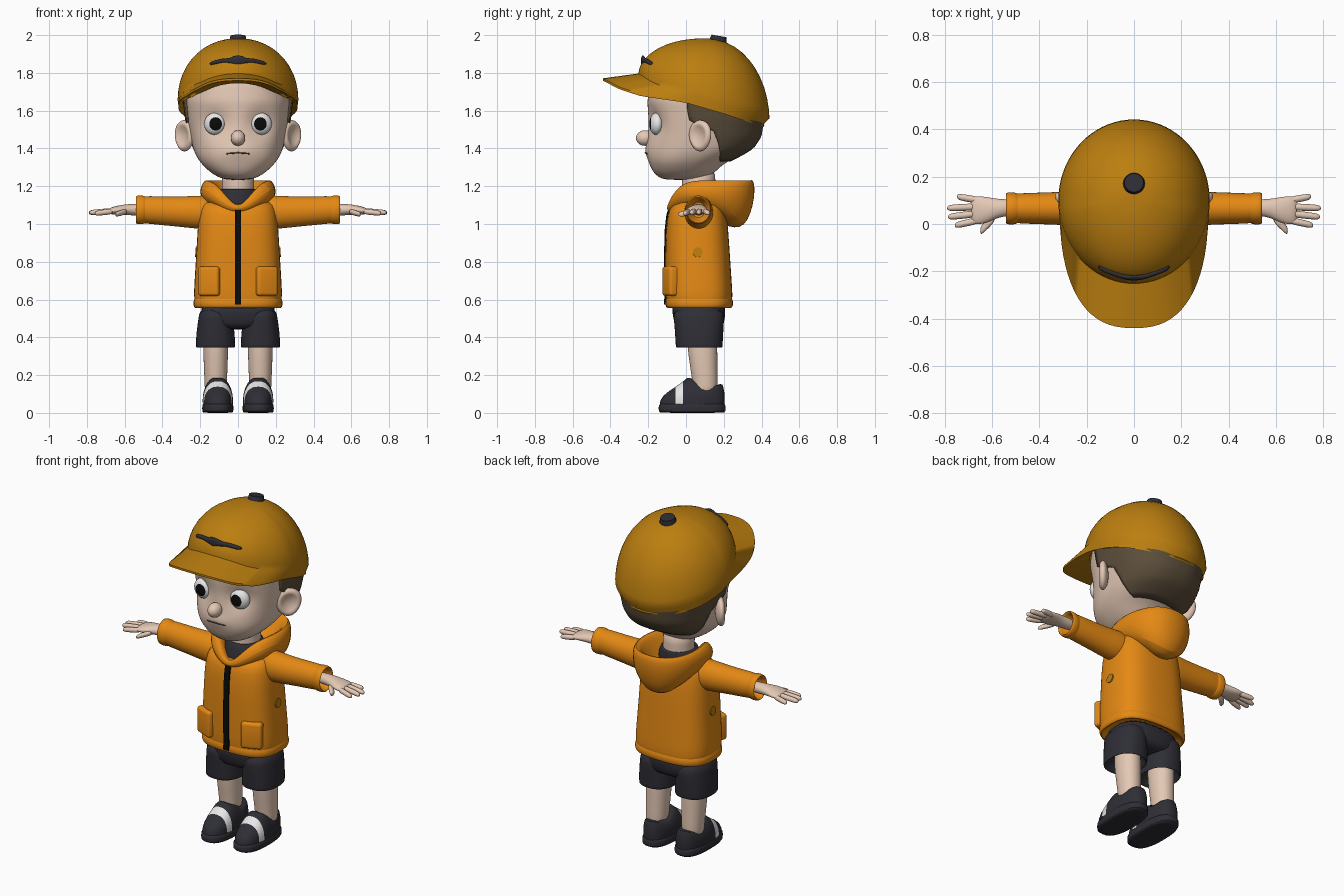
import bpy, bmesh, math
from math import sin, cos, pi, radians, exp, hypot
from mathutils import Vector, Matrix
from mathutils.bvhtree import BVHTree

if "Cube" in bpy.data.objects:
    bpy.data.objects.remove(bpy.data.objects["Cube"])

def material(name, r, g, b):
    m = bpy.data.materials.new(name)
    m.diffuse_color = (r, g, b, 1)
    m.use_nodes = True
    m.node_tree.nodes["Principled BSDF"].inputs["Base Color"].default_value = m.diffuse_color
    return m

JACKET = material("orange_jacket", .78, .25, .007)
CAP = material("mustard_cap", .50, .21, .005)
SKIN = material("skin", .78, .58, .46)
NAVY = material("dark_navy", .027, .027, .036)
HAIR = material("brown_hair", .105, .075, .043)
BLACK = material("black", .003, .003, .003)
WHITE = material("white", .8, .8, .8)

# ---------- helpers ----------
def finish(bm, name, mats, sub=0, mirror=False, solid=0):
    bmesh.ops.recalc_face_normals(bm, faces=bm.faces[:])
    me = bpy.data.meshes.new(name)
    bm.to_mesh(me)
    bm.free()
    ob = bpy.data.objects.new(name, me)
    bpy.context.collection.objects.link(ob)
    for m in mats if isinstance(mats, (list, tuple)) else [mats]:
        me.materials.append(m)
    if solid:
        ob.modifiers.new("thickness", 'SOLIDIFY').thickness = solid
    if sub:
        s = ob.modifiers.new("smooth", 'SUBSURF')
        s.levels = s.render_levels = sub
    if mirror:
        ob.modifiers.new("mirror", 'MIRROR').use_mirror_merge = False
    return ob

def skin(loops, closed=True, caps=True):
    bm = bmesh.new()
    rows = [[bm.verts.new(p) for p in lp] for lp in loops]
    n = len(rows[0])
    for a, b in zip(rows, rows[1:]):
        for i in range(n if closed else n - 1):
            j = (i + 1) % n
            bm.faces.new((a[i], a[j], b[j], b[i]))
    if caps:
        bm.faces.new(rows[0])
        bm.faces.new(rows[-1])
    return bm

def pw(v, p):
    return math.copysign(abs(v) ** (2 / p), v)

def ring(z, f, b, rx, p=2.0, x0=0, n=32, a0=0, a1=2 * pi):
    """horizontal superellipse from front y=f to back y=b"""
    c, ry = (f + b) / 2, (b - f) / 2
    k = n if a1 - a0 > 6.28 else n - 1
    angs = [a0 + (a1 - a0) * i / k for i in range(n)]
    return [(x0 + rx * pw(sin(a), p), c - ry * pw(cos(a), p), z) for a in angs]

def loft(name, rings, mat, p=2.0, x0=0, sub=1, mirror=False):
    return finish(skin([ring(*r, p=p, x0=x0) for r in rings]), name, mat, sub, mirror)

def xloft(name, rings, mat, n=16, sub=1, mirror=False):
    """sections in the yz plane: (x, y, z, ry, rz)"""
    L = [[(x, y + ry * cos(2 * pi * i / n), z + rz * sin(2 * pi * i / n)) for i in range(n)]
         for x, y, z, ry, rz in rings]
    return finish(skin(L), name, mat, sub, mirror)

def interp(table, t):
    for a, b in zip(table, table[1:]):
        if t <= b[0]:
            k = max(0, (t - a[0]) / (b[0] - a[0]))
            return [u + (v - u) * k for u, v in zip(a, b)]
    return list(table[-1])

def ball(name, loc, scale, mats, mirror=False, rot=0, shape=None):
    bm = bmesh.new()
    bmesh.ops.create_uvsphere(bm, u_segments=32, v_segments=20, radius=1)
    if shape:
        shape(bm)
    bm.transform(Matrix.Translation(loc) @ Matrix.Rotation(rot, 4, 'Z') @ Matrix.Diagonal((*scale, 1)))
    return finish(bm, name, mats, 0, mirror)

def front_of(ob):
    t = BVHTree.FromPolygons([v.co for v in ob.data.vertices], [p.vertices[:] for p in ob.data.polygons])
    return lambda x, z: t.ray_cast(Vector((x, -2, z)), Vector((0, 1, 0)))[0].y

# ---------- head ----------
HEAD = [(1.232, -.11, .08, .06), (1.25, -.15, .12, .11), (1.28, -.178, .16, .155), (1.32, -.195, .2, .195),
        (1.36, -.207, .28, .222), (1.4, -.207, .345, .238), (1.46, -.205, .385, .252), (1.55, -.203, .4, .268),
        (1.65, -.205, .4, .28), (1.75, -.19, .37, .26), (1.85, -.11, .28, .18)]
levels = [1.232, 1.25] + [1.275 + .025 * i for i in range(24)]
bm = skin([ring(*interp(HEAD, z), p=2.3, n=56) for z in levels])
for v in bm.verts:  # eye sockets and lips
    if v.co.y < 0:
        x, z = abs(v.co.x), v.co.z
        v.co.y += .035 * exp(-((x - .122) ** 2 + (z - 1.53) ** 2) / .0055)
        v.co.y -= .012 * exp(-(x / .07) ** 2 - ((z - 1.39) / .03) ** 2)
head = finish(bm, "head", SKIN, 1)
face_y = front_of(head)
ball("nose", (0, -.217, 1.455), (.038, .048, .041), SKIN)
xloft("mouth", [(x, face_y(x, 1.377) + .001, 1.377 - abs(x) * .08, .004, .0035)
                for x in [-.06, -.04, -.02, 0, .02, .04, .06]], HAIR, 8, 0)
loft("neck", [(1.08, -.02, .16, .09), (1.16, -.02, .155, .085), (1.22, -.02, .155, .085), (1.3, -.03, .16, .09)], SKIN)

# eyes: pole faces the front, pupil is the polar zone
bm = bmesh.new()
bmesh.ops.create_uvsphere(bm, u_segments=32, v_segments=24, radius=1)
for f in bm.faces:
    c = f.calc_center_median()
    f.material_index = int(c.z > 0 and hypot(c.x, c.y) < .58)
bm.transform(Matrix.Translation((.124, -.157, 1.53)) @ Matrix.Rotation(radians(12), 4, 'Z')
             @ Matrix.Rotation(pi / 2, 4, 'X') @ Matrix.Diagonal((.056, .058, .036, 1))
             @ Matrix.Rotation(radians(-15), 4, 'Y'))
finish(bm, "eyes", [WHITE, BLACK], 0, True)

# ears: flattened balls with a dished outer side
def dish(bm):
    bmesh.ops.rotate(bm, verts=bm.verts, matrix=Matrix.Rotation(pi / 2, 3, 'Y'))
    for v in bm.verts:
        r = hypot(v.co.y, v.co.z)
        if v.co.x > 0 and r < .75:
            v.co.x -= .9 * (1 - (r / .75) ** 2)
        v.co.y *= 1 + .12 * v.co.z
ball("ears", (.283, .075, 1.467), (.03, .072, .083), SKIN, True, radians(-40), dish)

# hair shell around the back of the head
HAIRLINE = [(1.33, .17), (1.37, .175), (1.42, .17), (1.5, .14), (1.525, .06), (1.55, .02), (1.6, .01), (1.74, 0)]
loops = []
for i in range(21):
    z = 1.33 + .02 * i
    _, f, b, rx = interp(HEAD, z)
    t = (interp(HAIRLINE, z)[1] - (f + b) / 2) / ((b - f) / 2)
    a0 = math.acos(-math.copysign(abs(t) ** 1.15, t))
    loops.append(ring(z, f - .012, b + .014, rx + .012, 2.3, 0, 40, a0, 2 * pi - a0))
finish(skin(loops, False, False), "hair", HAIR, 0, False, .02)

# ---------- cap ----------
RIM = [(-.44, 1.765), (-.35, 1.718), (-.24, 1.683), (0, 1.648), (.2, 1.59), (.41, 1.52)]
N = 72
def edge(a, dz):
    fr = cos(a) > 0
    y = .1 - (.54 * pw(cos(a), 2.5) if fr else .31 * cos(a))
    return (.315 * (pw(sin(a), 2.5) if fr else sin(a)), y, interp(RIM, y)[1] + dz)
def dome(a, s, k=1.0, dz=.025):
    zb = edge(a, dz)[2]
    c = cos(s) ** .95 * k
    return (.32 * sin(a) * c, .1 - cos(a) * c * (.352 if cos(a) > 0 else .342), zb + (1.983 - zb) * sin(s))
A = [2 * pi * i / N for i in range(N)]
loops = [[dome(a, .2, .8) for a in A], [dome(a, 0, .92, -.02 * max(0, cos(a))) for a in A],
         [edge(a, -.006) for a in A], [edge(a, .006) for a in A]]
loops += [[dome(a, radians(s)) for a in A] for s in (2, 8, 16, 24, 32, 40, 48, 56, 64, 72, 79, 85)]
cap = finish(skin(loops), "cap", CAP)
cap_y = front_of(cap)
bm = bmesh.new()
bmesh.ops.create_cone(bm, cap_ends=True, segments=32, radius1=.047, radius2=.04, depth=.03,
                      matrix=Matrix.Translation((0, .172, 1.981)) @ Matrix.Rotation(radians(-10), 4, 'X'))
finish(bm, "cap_button", NAVY)
# wing shaped trim on the cap front
xloft("cap_trim", [(x, cap_y(x, z) - .002, z, .012, h) for x, z, h in
                   [(-.152, 1.848, .006), (-.13, 1.853, .012), (-.08, 1.866, .012), (-.045, 1.864, .013),
                    (-.02, 1.866, .026), (0, 1.862, .033), (.02, 1.866, .026), (.045, 1.864, .013),
                    (.08, 1.866, .012), (.13, 1.853, .012), (.152, 1.848, .006)]], NAVY, 12)

# ---------- jacket ----------
jacket = loft("jacket_body", [
    (.6, -.07, .2, .19), (.56, -.085, .225, .215), (.553, -.1, .24, .228), (.565, -.11, .25, .237),
    (.595, -.11, .25, .237), (.603, -.104, .243, .229), (.612, -.108, .248, .235), (.7, -.11, .242, .231),
    (.85, -.11, .232, .221), (.97, -.107, .224, .215), (1.05, -.098, .216, .207), (1.1, -.08, .205, .195),
    (1.13, -.03, .19, .165)], JACKET, 2.8)
jacket_y = front_of(jacket)
xloft("sleeves", [
    (.1, .07, 1.06, .075, .085), (.2, .067, 1.063, .078, .09), (.26, .066, 1.063, .073, .084),
    (.36, .066, 1.068, .068, .078), (.485, .066, 1.075, .065, .074), (.493, .066, 1.075, .061, .07),
    (.5, .066, 1.075, .069, .077), (.535, .066, 1.075, .069, .077), (.543, .066, 1.075, .063, .07),
    (.535, .066, 1.075, .054, .06), (.47, .066, 1.075, .045, .05)], JACKET, 24, 1, True)
# front zip
zs = [.575 + .02 * i for i in range(26)]
finish(skin([[(-.017, jacket_y(0, z) - .006, z), (.017, jacket_y(0, z) - .006, z),
              (.017, jacket_y(0, z) + .02, z), (-.017, jacket_y(0, z) + .02, z)] for z in zs]), "zip", BLACK)
# pockets and side buttons
bm = bmesh.new()
bmesh.ops.create_cube(bm, size=1, matrix=Matrix.Translation((.15, -.08, .697)) @ Matrix.Rotation(radians(22), 4, 'Z')
                      @ Matrix.Diagonal((.118, .06, .155, 1)))
bmesh.ops.bevel(bm, geom=bm.edges[:], offset=.016, segments=4, profile=.5, affect='EDGES')
finish(bm, "pockets", JACKET, 0, True)
bm = bmesh.new()
bmesh.ops.create_cone(bm, cap_ends=True, segments=24, radius1=.026, radius2=.026, depth=.009,
                      matrix=Matrix.Translation((.221, .062, .85)) @ Matrix.Rotation(pi / 2 - .07, 4, 'Y'))
finish(bm, "side_buttons", CAP, 0, True)

# hood lying on the back: half loops from front centre to back centre
def whole(h):
    return h + [(-x, y, z) for x, y, z in h[-2:0:-1]]
inside = [(0, .02, 1.06), (.03, .03, 1.07), (.06, .05, 1.08), (.08, .1, 1.09), (.06, .17, 1.09), (.03, .21, 1.09), (0, .22, 1.09)]
inner = [(0, -.075, 1.08), (.045, -.06, 1.135), (.1, .0, 1.19), (.135, .11, 1.2), (.12, .22, 1.19), (.07, .29, 1.18), (0, .31, 1.18)]
rim = [(0, -.1, 1.085), (.065, -.082, 1.15), (.13, -.015, 1.245), (.175, .11, 1.25), (.165, .25, 1.255), (.1, .345, 1.265), (0, .362, 1.265)]
outer = [(0, -.108, 1.065), (.085, -.098, 1.115), (.19, -.03, 1.195), (.215, .11, 1.19), (.2, .25, 1.17), (.115, .355, 1.15), (0, .378, 1.15)]
base = [(0, -.09, 1.05), (.09, -.08, 1.075), (.19, -.0, 1.13), (.195, .12, 1.11), (.15, .25, 1.04), (.075, .31, .975), (0, .32, .955)]
under = [(0, -.04, 1.05), (.05, -.03, 1.06), (.1, .02, 1.08), (.12, .1, 1.07), (.09, .17, 1.04), (.05, .19, 1.0), (0, .2, .99)]
finish(skin([whole(h) for h in (inside, inner, rim, outer, base, under)]), "hood", JACKET, 2)
# shirt neck
loft("shirt", [(1.04, -.075, .18, .13), (1.1, -.066, .175, .125), (1.15, -.05, .17, .115), (1.185, -.038, .165, .1),
               (1.19, -.025, .155, .088), (1.16, -.01, .14, .075)], NAVY)

# ---------- hands ----------
xloft("palms", [(.47, .07, 1.075, .033, .032), (.56, .069, 1.076, .036, .031), (.6, .062, 1.076, .048, .028),
                (.64, .058, 1.073, .06, .024), (.675, .058, 1.069, .06, .018), (.69, .058, 1.067, .05, .01)],
      SKIN, 20, 1, True)
FINGERS = [((.655, .1, 1.068), (.748, .116, 1.058)), ((.66, .073, 1.07), (.79, .067, 1.06)),
           ((.66, .044, 1.07), (.786, .03, 1.06)), ((.655, .016, 1.068), (.757, -.006, 1.056)),
           ((.585, .035, 1.068), (.65, -.03, 1.05))]
for name, (p, q) in zip(("ring_finger", "middle_finger", "index_finger", "front_finger", "thumb"), FINGERS):
    w = 1.5 if name == "thumb" else 1
    xloft(name, [(*Vector(p).lerp(Vector(q), t), r * w, r) for t, r in
                 ((0, .016), (.5, .0155), (.85, .0145), (.96, .011), (1, .005))], SKIN, 12, 1, True)

# ---------- shorts and legs ----------
loft("shorts_hips", [(.44, -.045, .185, .12), (.47, -.06, .2, .195), (.52, -.072, .21, .2), (.6, -.08, .21, .195)], NAVY, 2.6)
loft("shorts_legs", [(.42, -.02, .165, .075), (.35, -.042, .182, .092), (.345, -.052, .192, .104), (.353, -.055, .194, .104),
                     (.42, -.058, .197, .103), (.5, -.065, .203, .09), (.56, -.07, .2, .085)], NAVY, 2.4, .119, 1, True)
loft("legs", [(.08, .035, .165, .058), (.14, .038, .168, .058), (.24, .022, .166, .063), (.34, .008, .166, .066),
              (.45, .0, .165, .066)], SKIN, 2.1, .118, 1, True)

# ---------- shoes ----------
loft("soles", [(0, -.138, .205, .078), (.004, -.146, .21, .083), (.045, -.146, .21, .083), (.052, -.138, .205, .078)],
     NAVY, 2.6, .107, 1, True)
SHOE = [(.04, -.138, .204, .079), (.065, -.136, .205, .08), (.09, -.12, .205, .079), (.115, -.09, .203, .075),
        (.14, -.053, .2, .07), (.165, -.018, .197, .064), (.185, .006, .192, .058), (.192, .02, .18, .05)]
bm = skin([ring(*r, p=2.4, x0=.107, n=48) for r in SHOE])
for v in bm.verts:  # ankle opening dips at the sides, heel lower than the tongue
    if v.co.z > .1:
        k = interp([(.01, 1), (.09, .4), (.13, .4), (.19, .6)], v.co.y)[1]
        v.co.z = .1 + (v.co.z - .1) * k
for y in (-.055, -.015):
    bmesh.ops.bisect_plane(bm, geom=bm.verts[:] + bm.edges[:] + bm.faces[:], plane_co=(0, y, 0), plane_no=(0, 1, 0))
for f in bm.faces:
    c = f.calc_center_median()
    f.material_index = int(-.055 < c.y < -.015 and c.z > .05)
finish(bm, "shoes", [NAVY, WHITE], 0, True)

# ---------- shading ----------
bpy.ops.object.select_all(action='SELECT')
bpy.context.view_layer.objects.active = head
bpy.ops.object.shade_smooth_by_angle(angle=radians(50))
